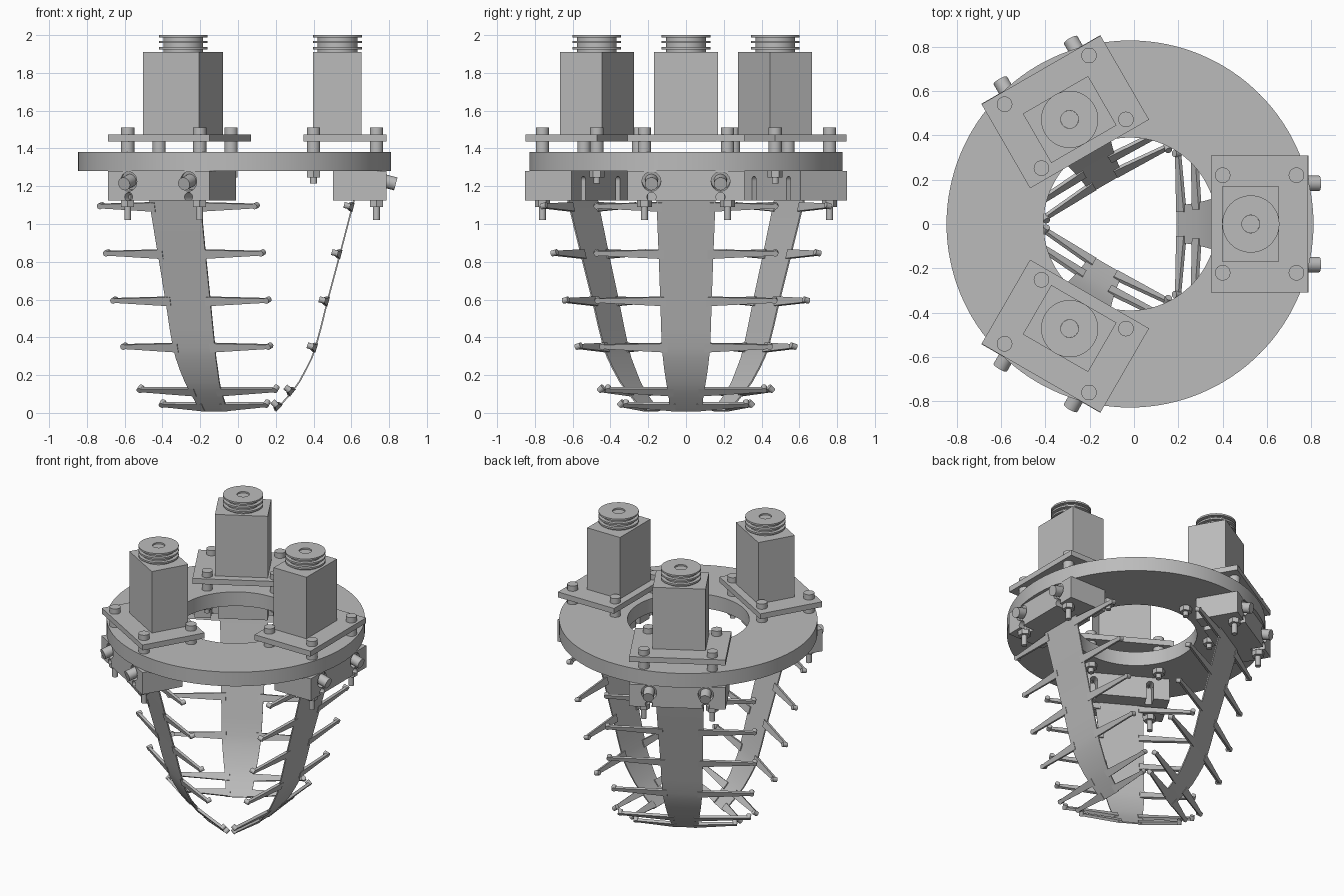
import bpy, bmesh, math
from mathutils import Matrix, Vector

if "Cube" in bpy.data.objects:
    bpy.data.objects.remove(bpy.data.objects["Cube"])

CX = -0.018                       # ring centre along x
grey = bpy.data.materials.new("plain_grey")
grey.use_nodes = True
grey.diffuse_color = (0.5, 0.5, 0.5, 1)
grey.node_tree.nodes["Principled BSDF"].inputs["Base Color"].default_value = (0.5, 0.5, 0.5, 1)
parts = []                        # parts of the first arm, copied around the ring


def make(name, bm, arm=True):
    bmesh.ops.recalc_face_normals(bm, faces=bm.faces)
    mesh = bpy.data.meshes.new(name)
    bm.to_mesh(mesh)
    bm.free()
    mesh.materials.append(grey)
    ob = bpy.data.objects.new(name, mesh)
    bpy.context.collection.objects.link(ob)
    if arm:
        parts.append(ob)
    return ob


def box(bm, x0, x1, half_y, z0, z1, y=0):
    size = Matrix.Diagonal((x1 - x0, 2 * half_y, z1 - z0, 1))
    bmesh.ops.create_cube(bm, size=1, matrix=Matrix.Translation(((x0 + x1) / 2, y, (z0 + z1) / 2)) @ size)


def rod(bm, start, end, r, sides=24):
    a, b = Vector(start), Vector(end)
    d = b - a
    turn = d.to_track_quat('Z', 'Y').to_matrix().to_4x4()
    bmesh.ops.create_cone(bm, cap_ends=True, segments=sides, radius1=r, radius2=r,
                          depth=d.length, matrix=Matrix.Translation((a + b) / 2) @ turn)


def lathe(name, profile, x, arm=True, steps=96):
    """Spin a closed (radius, z) profile around a vertical axis."""
    bm = bmesh.new()
    vs = [bm.verts.new((r, 0, z)) for r, z in profile]
    es = [bm.edges.new((vs[i], vs[(i + 1) % len(vs)])) for i in range(len(vs))]
    bmesh.ops.spin(bm, geom=vs + es, cent=(0, 0, 0), axis=(0, 0, 1), angle=math.tau, steps=steps)
    bmesh.ops.remove_doubles(bm, verts=bm.verts, dist=1e-5)
    bmesh.ops.translate(bm, verts=bm.verts, vec=(x, 0, 0))
    return make(name, bm, arm)


def smooth(ob):
    bpy.ops.object.select_all(action='DESELECT')
    ob.select_set(True)
    bpy.context.view_layer.objects.active = ob
    bpy.ops.object.shade_smooth_by_angle(angle=math.radians(32))


# Main ring
ring = lathe("main_ring", [(0.39, 1.28), (0.828, 1.28), (0.828, 1.38), (0.39, 1.38)], CX, False, 128)

# Motor, its plate and grooved pulley
bm = bmesh.new()
box(bm, 0.347, 0.785, 0.31, 1.437, 1.475)
make("motor_plate", bm)
bm = bmesh.new()
box(bm, 0.398, 0.655, 0.17, 1.475, 1.91)
make("motor_body", bm)
profile = [(0.04, 1.91), (0.105, 1.91)]
for z in (1.925, 1.957, 1.988):
    profile += [(0.105, z), (0.129, z), (0.129, z + 0.012), (0.105, z + 0.012)]
profile[-1] = (0.04, 2.0)
lathe("pulley", profile, 0.527, steps=48)
bm = bmesh.new()
rod(bm, (0.527, 0, 1.91), (0.527, 0, 1.99), 0.04)
make("motor_shaft", bm)

# Plate bolts with spacers and nuts
for x, nut_z, side in ((0.4, 1.28, "inner"), (0.733, 1.125, "outer")):
    for y in (-0.22, 0.22):
        bm = bmesh.new()
        rod(bm, (x, y, 1.475), (x, y, 1.512), 0.035)
        rod(bm, (x, y, 1.38), (x, y, 1.437), 0.035)
        rod(bm, (x, y, nut_z - 0.065 - (0.04 if side == "outer" else 0)), (x, y, 1.48), 0.018)
        rod(bm, (x, y, nut_z - 0.034), (x, y, nut_z), 0.04, 6)
        make(side + "_plate_bolt", bm)

# Clamp block with nut pockets, bolt recesses and small holes
bm = bmesh.new()
box(bm, 0.503, 0.787, 0.31, 1.125, 1.28)
block = make("clamp_block", bm)
tilt = Vector((0.966, 0, -0.26))  # clamp bolts point outward and slightly down
cutters = []
for y in (-0.183, 0.183):
    cuts = [bmesh.new() for _ in range(4)]
    box(cuts[0], 0.45, 0.58, 0.023, 1.05, 1.23, y)
    rod(cuts[1], (0.45, y, 1.23), (0.58, y, 1.23), 0.0229)
    face = Vector((0.787, y, 1.225))
    rod(cuts[2], face - tilt * 0.02, face + tilt * 0.1, 0.05)
    rod(cuts[3], (0.7, y, 1.143), (0.85, y, 1.143), 0.024)
    for c in cuts:
        cutter = make("block_cutter", c, False)
        cutter.hide_render = True
        cutters.append(cutter)
        mod = block.modifiers.new("cut", 'BOOLEAN')
        mod.operation, mod.object, mod.solver = 'DIFFERENCE', cutter, 'EXACT'
    bm = bmesh.new()
    rod(bm, face - tilt * 0.02, face + tilt * 0.05, 0.035)
    rod(bm, face - tilt * 0.25, face, 0.017)
    rod(bm, face - tilt * 0.235, face - tilt * 0.205, 0.036, 6)
    make("clamp_bolt", bm)
bpy.context.view_layer.update()
block.data = bpy.data.meshes.new_from_object(block.evaluated_get(bpy.context.evaluated_depsgraph_get()))
block.modifiers.clear()
for c in cutters:
    bpy.data.objects.remove(c)

# Curved finger band: x, z and half width from tip to root
path = [(0.195, 0.01, 0.08), (0.215, 0.03, 0.085), (0.25, 0.07, 0.09), (0.285, 0.11, 0.095),
        (0.325, 0.165, 0.105), (0.36, 0.23, 0.115), (0.39, 0.29, 0.122), (0.41, 0.345, 0.128),
        (0.44, 0.455, 0.132), (0.473, 0.59, 0.136), (0.54, 0.84, 0.145), (0.605, 1.09, 0.155),
        (0.64, 1.24, 0.158)]
bm = bmesh.new()
rows = []
for i, (x, z, w) in enumerate(path):
    a, b = path[max(i - 1, 0)], path[min(i + 1, len(path) - 1)]
    n = Vector((a[1] - b[1], 0, b[0] - a[0])).normalized() * 0.004
    rows.append([bm.verts.new(Vector((x, y, z)) + s * n) for s, y in ((1, -w), (1, w), (-1, w), (-1, -w))])
for p, q in zip(rows, rows[1:]):
    for k in range(4):
        bm.faces.new((p[k], p[(k + 1) % 4], q[(k + 1) % 4], q[k]))
bm.faces.new(rows[0])
bm.faces.new(rows[-1])
make("finger_band", bm)

# Tapered side spines with a peg at each tip
for i, reach in ((1, 0.33), (3, 0.425), (7, 0.455), (9, 0.48), (10, 0.485), (11, 0.485)):
    x, z, w = path[i]
    along = Vector((path[i + 1][0] - path[i - 1][0], 0, path[i + 1][1] - path[i - 1][1])).normalized()
    inward = Vector((-along.z, 0, along.x))
    for s in (-1, 1):
        bm = bmesh.new()
        bmesh.ops.create_cube(bm, size=1)
        for v in bm.verts:
            tip = v.co.y > 0
            v.co = (Vector((x, s * (reach - 0.01 if tip else w - 0.03), z))
                    + along * v.co.z * (0.022 if tip else 0.05)
                    + inward * (v.co.x * 0.018 + (0.022 if tip else 0.002)))
        end = Vector((x, s * (reach - 0.012), z))
        rod(bm, end + inward * 0.012, end + inward * 0.045, 0.016, 12)
        make("finger_spine", bm)

# Place the arm and copy it around the ring
smooth(ring)
for ob in parts:
    if ob.name.startswith(("motor_plate", "motor_body", "finger_spine")) is False:
        smooth(ob)
for ob in parts:
    for k in (1, 2):
        copy = bpy.data.objects.new(ob.name, ob.data)
        bpy.context.collection.objects.link(copy)
        copy.matrix_world = (Matrix.Translation((CX, 0, 0)) @ Matrix.Rotation(k * math.tau / 3, 4, 'Z')
                             @ Matrix.Translation((-CX, 0, 0)))
